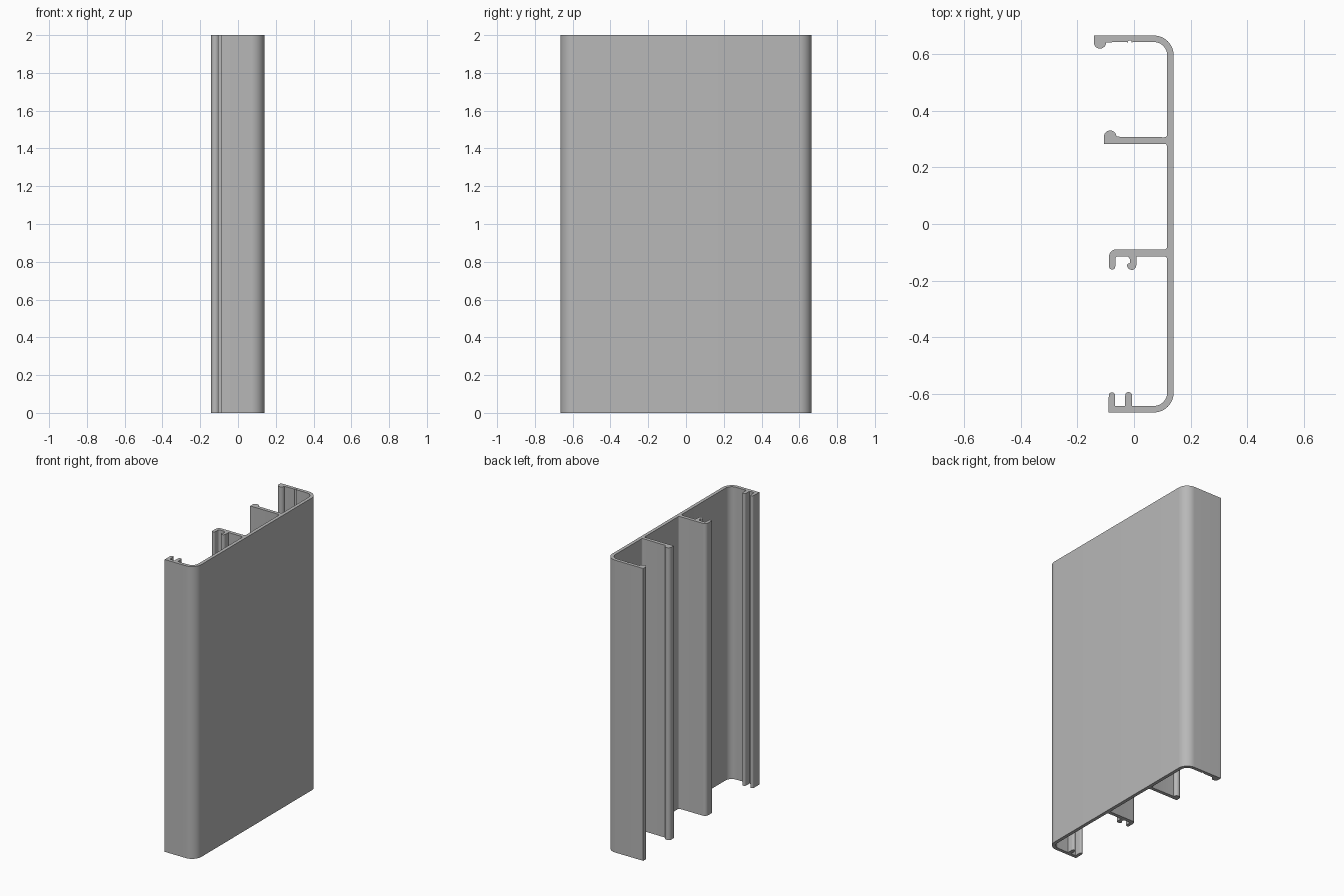
import bpy
import bmesh
from math import radians, cos, sin

HEIGHT = 2.0
OUT, INN = 0.14, 0.117        # outer and inner faces of the main wall
END, LIP = 0.665, 0.642       # outer and inner faces of the end flanges
CORNER = 0.07                 # outer corner radius
FIL = 0.01                    # small fillet radius

cube = bpy.data.objects.get("Cube")
if cube:
    bpy.data.objects.remove(cube, do_unlink=True)


def arc(cx, cy, r, start, end, n=8):
    """Points along an arc, angles in degrees."""
    angles = [radians(start + (end - start) * i / n) for i in range(n + 1)]
    return [(cx + r * cos(a), cy + r * sin(a)) for a in angles]


def shelf_root(y, above):
    """Concave fillet where a shelf meets the wall, walked downwards."""
    if above:
        return arc(INN - FIL, y + FIL, FIL, 0, -90, 4)
    return arc(INN - FIL, y - FIL, FIL, 90, 0, 4)


def upright(x, half):
    """Round-topped rib on the bottom flange, walked right to left upwards."""
    return ([(x + half, -LIP)] + arc(x, -0.605, half, 0, 180)
            + [(x - half, -LIP)])


c = END - CORNER
outline = [(-0.09, -END)]
# outer skin with two rounded corners
outline += arc(OUT - CORNER, -c, CORNER, -90, 0, 12)
outline += arc(OUT - CORNER, c, CORNER, 0, 90, 12)
# back flange: beaded edge and a small groove
outline += [(-0.142, END)]
outline += arc(-0.12, 0.641, 0.022, 180, 360, 12)
outline += [(-0.03, LIP)] + arc(-0.015, 0.641, 0.007, 180, 0, 6) + [(0, LIP)]
outline += arc(OUT - CORNER, c, LIP - c, 90, 0, 12)
# upper shelf with a beaded edge
outline += shelf_root(0.306, True)
outline += arc(-0.084, 0.308, 0.022, 0, 180, 12)
outline += [(-0.106, 0.283)]
outline += shelf_root(0.283, False)
# lower shelf with a bent-down end and a small hook
outline += shelf_root(-0.09, True)
outline += arc(-0.064, -0.114, 0.024, 90, 180)
outline += arc(-0.077, -0.15, 0.011, 180, 360)
outline += arc(-0.058, -0.122, 0.008, 180, 90, 4)
outline += [(-0.022, -0.114), (-0.014, -0.124), (-0.014, -0.138)]
outline += arc(-0.018, -0.146, 0.007, 90, 210, 5)
outline += arc(-0.008, -0.146, 0.016, 210, 360)
outline += [(0.008, -0.114)]
outline += shelf_root(-0.114, False)
# front flange with two ribs
outline += arc(OUT - CORNER, -c, LIP - c, 0, -90, 12)
outline += upright(-0.019, 0.012)
outline += [(-0.067, -LIP)] + arc(-0.078, -0.605, 0.011, 0, 180)

# extrude the cross-section upwards
bm = bmesh.new()
section = bm.faces.new([bm.verts.new((x, y, 0)) for x, y in outline])
bmesh.ops.remove_doubles(bm, verts=bm.verts[:], dist=0.0002)
extruded = bmesh.ops.extrude_face_region(bm, geom=bm.faces[:],
                                         use_keep_orig=True)
top = [g for g in extruded["geom"] if isinstance(g, bmesh.types.BMVert)]
bmesh.ops.translate(bm, verts=top, vec=(0, 0, HEIGHT))
bmesh.ops.recalc_face_normals(bm, faces=bm.faces[:])
caps = [f for f in bm.faces if len(f.verts) > 4]
bmesh.ops.triangulate(bm, faces=caps)

mesh = bpy.data.meshes.new("channel_profile")
bm.to_mesh(mesh)
bm.free()
profile = bpy.data.objects.new("channel_profile", mesh)
bpy.context.collection.objects.link(profile)

# plain grey metal
GREY = (0.48, 0.48, 0.48, 1)
mat = bpy.data.materials.new("plain_grey")
mat.use_nodes = True
mat.diffuse_color = GREY
mat.node_tree.nodes["Principled BSDF"].inputs["Base Color"].default_value = GREY
mesh.materials.append(mat)

bpy.context.view_layer.objects.active = profile
profile.select_set(True)
bpy.ops.object.shade_smooth_by_angle(angle=radians(35))
